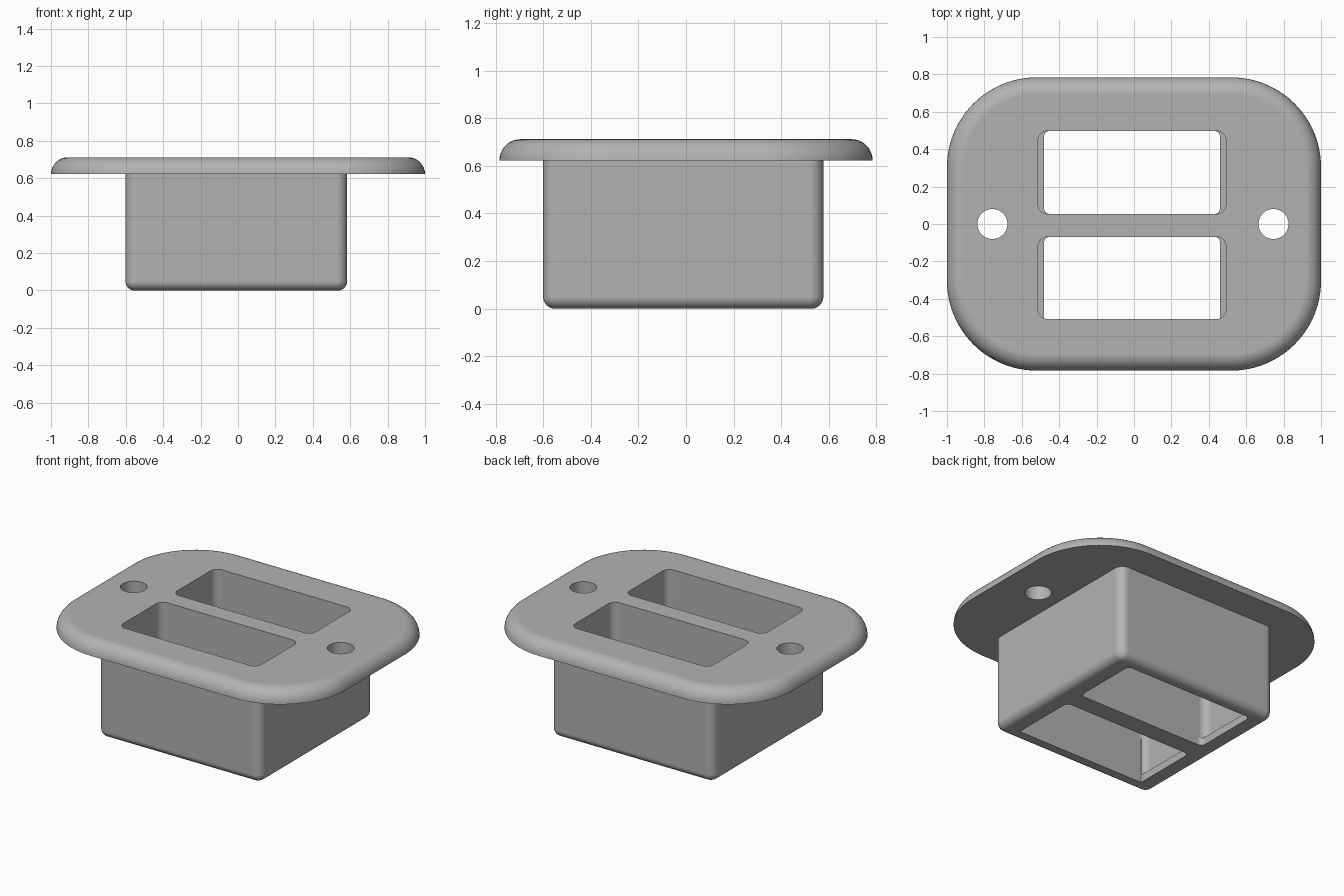
import bpy, bmesh
from math import sin, cos, pi

cube = bpy.data.objects.get("Cube")
if cube:
    bpy.data.objects.remove(cube, do_unlink=True)

grey = bpy.data.materials.new("plain grey")
grey.use_nodes = True
colour = (0.45, 0.45, 0.45, 1)
grey.diffuse_color = colour
grey.node_tree.nodes["Principled BSDF"].inputs["Base Color"].default_value = colour

STEPS = 8


def outline(x0, x1, y0, y1, radii, steps):
    """Counter-clockwise rounded rectangle; radii start at the +x +y corner."""
    corners = ((x1, y1, -1, -1), (x0, y1, 1, -1), (x0, y0, 1, 1), (x1, y0, -1, 1))
    points = []
    for i, ((x, y, sx, sy), r) in enumerate(zip(corners, radii)):
        if r == 0:
            points.append((x, y))
            continue
        for k in range(steps + 1):
            a = (i + k / steps) * pi / 2
            points.append((x + sx * r + r * cos(a), y + sy * r + r * sin(a)))
    return points


def block(name, bounds, radii, levels, steps=STEPS):
    """Closed solid from stacked outlines; levels are (z, inset) pairs."""
    x0, x1, y0, y1 = bounds
    bm = bmesh.new()
    loops = []
    for z, d in levels:
        pts = outline(x0 + d, x1 - d, y0 + d, y1 - d,
                      [max(r - d, 0) for r in radii], steps)
        loops.append([bm.verts.new((x, y, z)) for x, y in pts])
    n = len(loops[0])
    for low, high in zip(loops, loops[1:]):
        for i in range(n):
            j = (i + 1) % n
            bm.faces.new((low[i], low[j], high[j], high[i]))
    bm.faces.new(loops[0][::-1])
    bm.faces.new(loops[-1])
    mesh = bpy.data.meshes.new(name)
    bm.to_mesh(mesh)
    bm.free()
    mesh.materials.append(grey)
    obj = bpy.data.objects.new(name, mesh)
    bpy.context.scene.collection.objects.link(obj)
    return obj


def combine(target, other, operation):
    mod = target.modifiers.new(operation.title(), "BOOLEAN")
    mod.operation, mod.solver, mod.object = operation, "EXACT", other
    bpy.context.view_layer.objects.active = target
    bpy.ops.object.modifier_apply(modifier=mod.name)
    bpy.data.objects.remove(other, do_unlink=True)


# Flange with a quarter-round upper rim
rim, base = 0.09, 0.622
arc = [k / STEPS * pi / 2 for k in range(STEPS + 1)]
housing = block("socket_housing", (-1, 1, -0.784, 0.784), [0.48] * 4,
                [(base + rim * sin(a), rim * (1 - cos(a))) for a in arc], 24)

# Box below the flange, rounded along its bottom edge
r = 0.05
foot = [(r * (1 - cos(a)), r * (1 - sin(a))) for a in arc]
body = block("box_body", (-0.602, 0.584, -0.6, 0.577), [0.058] * 4,
             foot + [(base + 0.04, 0)])
combine(housing, body, "UNION")

# Two slots: wide pocket above, narrower opening through the floor
for y0, y1, floor_radii in ((0.054, 0.497, [0.03] * 4),
                            (-0.508, -0.069, [0.03, 0.03, 0, 0])):
    pocket = block("pocket_cutter", (-0.513, 0.492, y0, y1), [0.05] * 4,
                   [(0.05, 0), (1, 0)])
    combine(housing, pocket, "DIFFERENCE")
    opening = block("opening_cutter", (-0.481, 0.46, y0, y1), floor_radii,
                    [(-0.2, 0), (0.3, 0)])
    combine(housing, opening, "DIFFERENCE")

# Screw holes at both ends of the flange
for x in (-0.757, 0.746):
    h = 0.08
    hole = block("hole_cutter", (x - h, x + h, -h, h), [h - 0.0005] * 4,
                 [(0.4, 0), (1, 0)], 10)
    combine(housing, hole, "DIFFERENCE")

# Smooth rounds, crisp edges, flat faces
bpy.ops.object.select_all(action="DESELECT")
housing.select_set(True)
bpy.context.view_layer.objects.active = housing
bpy.ops.object.shade_smooth_by_angle(angle=pi / 6)
weighted = housing.modifiers.new("Weighted normals", "WEIGHTED_NORMAL")
weighted.keep_sharp = True
